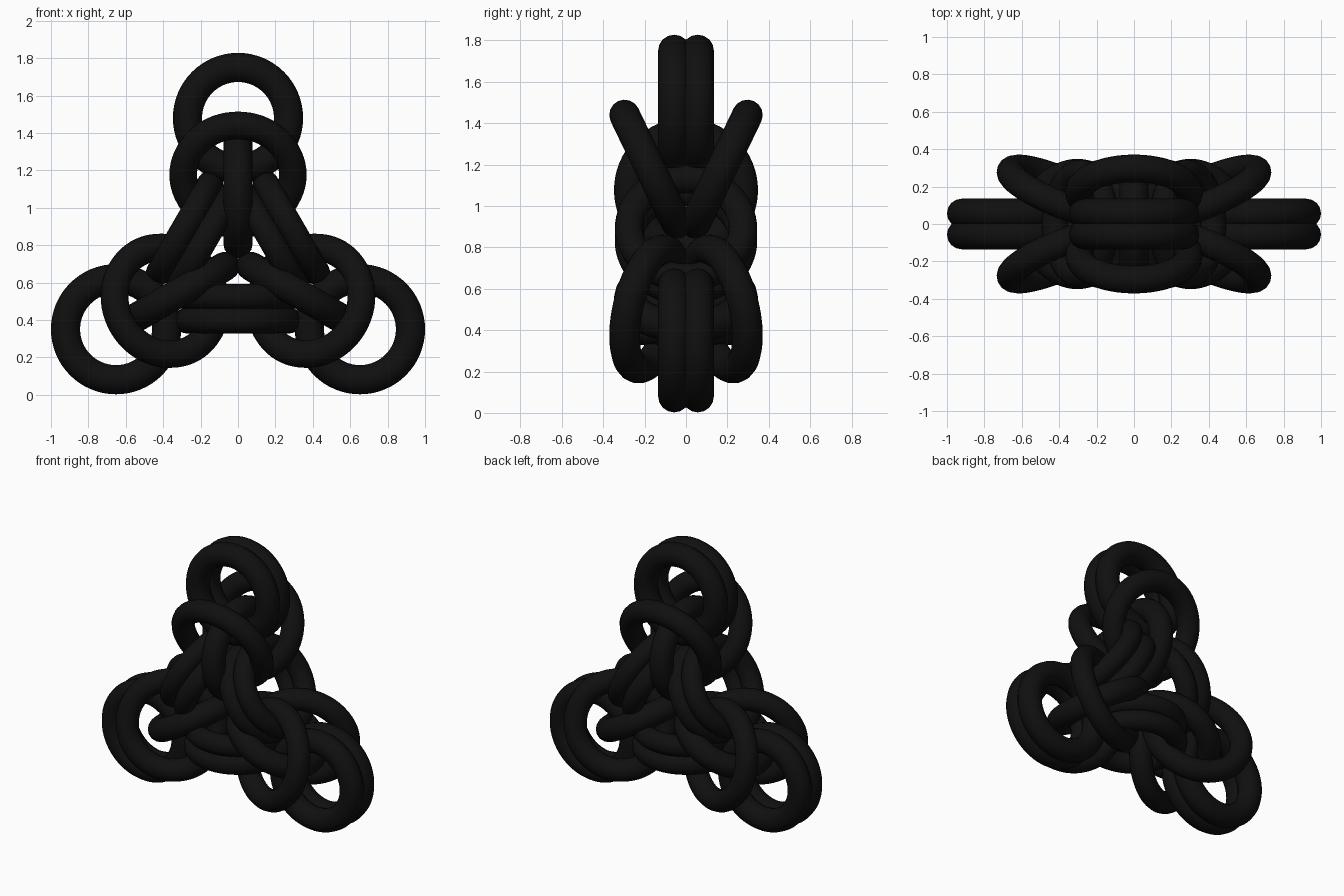
import bpy
from math import radians, sin, cos
from mathutils import Vector

if "Cube" in bpy.data.objects:
    bpy.data.objects.remove(bpy.data.objects["Cube"])

black = bpy.data.materials.new("black_metal")
black.diffuse_color = (0.005, 0.005, 0.005, 1)
black.use_nodes = True
black.node_tree.nodes["Principled BSDF"].inputs["Base Color"].default_value = black.diffuse_color
MID = Vector((0, 0, 0.727))          # centre of the triangle
Y = Vector((0, 1, 0))


def ring(name, centre, axis, major, minor):
    quat = Vector((0, 0, 1)).rotation_difference(axis)
    bpy.ops.mesh.primitive_torus_add(
        major_segments=64, minor_segments=16, major_radius=major,
        minor_radius=minor, location=centre, rotation=quat.to_euler())
    ob = bpy.context.object
    ob.name = name
    ob.data.materials.append(black)
    bpy.ops.object.shade_smooth()


def radial(deg):
    a = radians(deg)
    return Vector((cos(a), 0, sin(a)))


tilt = radians(25.7)
for i, deg in enumerate((90, 210, 330)):
    out = radial(deg)
    tangent = radial(deg + 90)
    for side in (-1, 1):
        # paired outer rings lying flat at each corner
        ring(f"corner_ring_{i}_{side}", MID + out * 0.753 + Y * side * 0.057,
             Y, 0.27, 0.078)
        # folded-back rings that open outwards in a V
        along = out * cos(tilt) + Y * side * sin(tilt)
        ring(f"folded_ring_{i}_{side}", MID + out * 0.449 + Y * side * 0.17,
             along.cross(tangent).normalized(), 0.293, 0.074)
    # upright ring pointing from the centre to the corner
    ring(f"spoke_ring_{i}", MID + out * 0.35, tangent, 0.27, 0.078)
    # paired rings along the side opposite this corner
    for j, d in enumerate((0.204, 0.33)):
        ring(f"side_ring_{i}_{j}", MID - out * d, out, 0.275, 0.069)
